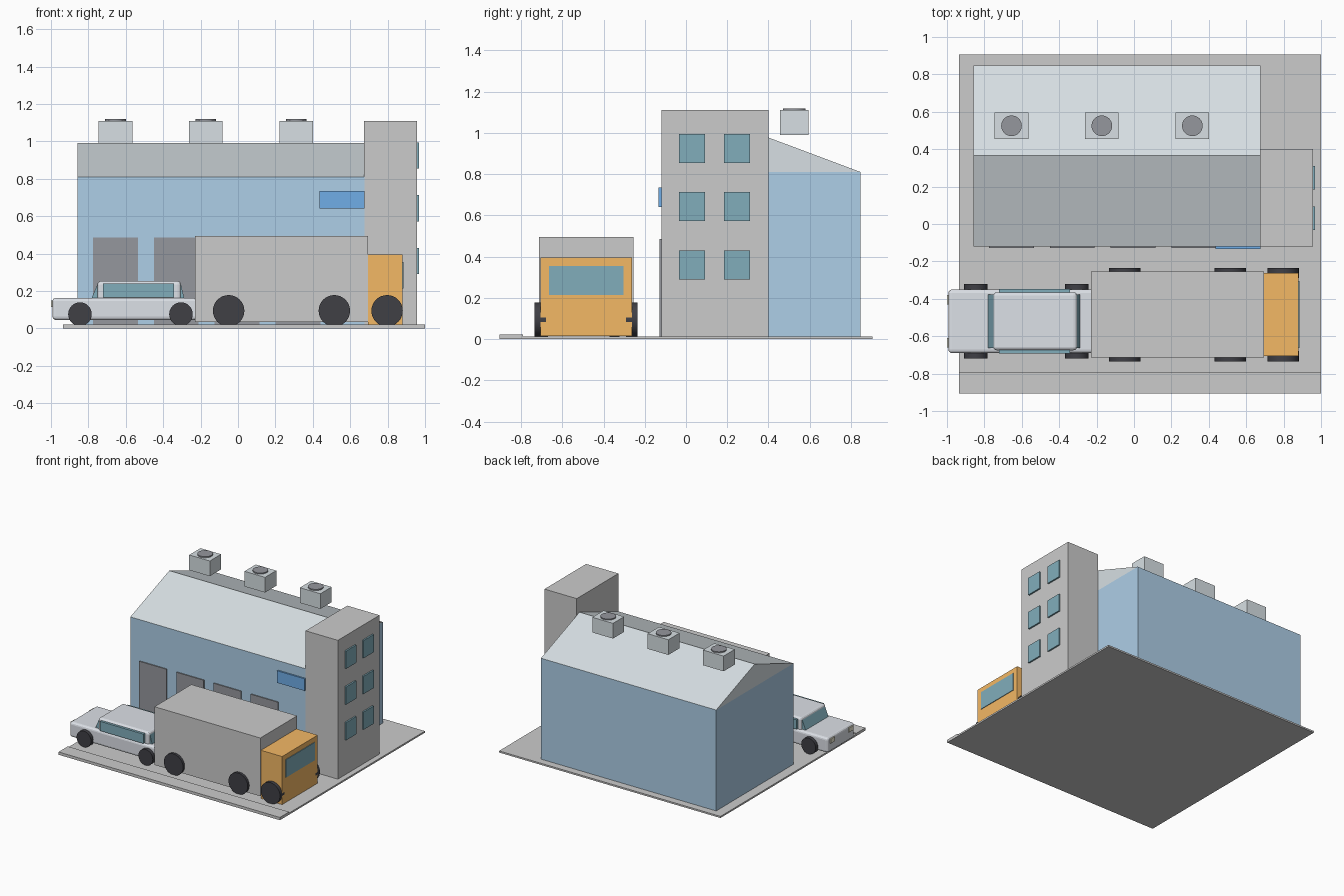
import bpy, bmesh, math

if "Cube" in bpy.data.objects:
    bpy.data.objects.remove(bpy.data.objects["Cube"])


def mat(name, r, g, b):
    m = bpy.data.materials.new(name)
    m.diffuse_color = (r, g, b, 1)
    m.use_nodes = True
    m.node_tree.nodes["Principled BSDF"].inputs["Base Color"].default_value = m.diffuse_color
    return m


WALL = mat("wall_blue", 0.42, 0.62, 0.8)
ROOF = mat("roof_grey", 0.68, 0.74, 0.77)
GLASS = mat("glass", 0.22, 0.42, 0.5)
DARK = mat("dark_grey", 0.3, 0.31, 0.34)
RUBBER = mat("rubber", 0.05, 0.05, 0.06)
ORANGE = mat("orange", 0.9, 0.48, 0.13)
BLUE = mat("sign_blue", 0.16, 0.42, 0.8)
PAINT = mat("car_paint", 0.72, 0.75, 0.8)
LAMP = mat("lamp", 0.85, 0.82, 0.65)
KERB = mat("kerb_grey", 0.62, 0.62, 0.6)


def prism(name, profile, axis, a, b, m=None, bevel=0):
    """Extrude a 2D profile along axis 'x' (profile y,z) or 'y' (profile x,z)."""
    bm = bmesh.new()
    rings = []
    for t in (a, b):
        rings.append([bm.verts.new((t, u, v) if axis == "x" else (u, t, v))
                      for u, v in profile])
    n = len(profile)
    bm.faces.new(rings[0])
    bm.faces.new(rings[1])
    for i in range(n):
        j = (i + 1) % n
        bm.faces.new((rings[0][i], rings[0][j], rings[1][j], rings[1][i]))
    bmesh.ops.recalc_face_normals(bm, faces=bm.faces)
    me = bpy.data.meshes.new(name)
    bm.to_mesh(me)
    bm.free()
    ob = bpy.data.objects.new(name, me)
    bpy.context.collection.objects.link(ob)
    if m:
        me.materials.append(m)
    if bevel:
        mod = ob.modifiers.new("bevel", "BEVEL")
        mod.width = bevel
        mod.segments = 3
    return ob


def box(name, x0, x1, y0, y1, z0, z1, m=None, bevel=0):
    return prism(name, [(x0, z0), (x1, z0), (x1, z1), (x0, z1)], "y", y0, y1, m, bevel)


def cylinder(name, loc, r, depth, m, rot=(0, 0, 0)):
    bpy.ops.mesh.primitive_cylinder_add(vertices=32, radius=r, depth=depth,
                                        location=loc, rotation=rot)
    ob = bpy.context.object
    ob.name = name
    ob.data.materials.append(m)
    bpy.ops.object.shade_smooth_by_angle(angle=math.radians(35))


def wheels(name, xs, yc, outer, width, r, z):
    for i, x in enumerate(xs):
        for side, s in (("near", -1), ("far", 1)):
            cylinder(f"{name}_{side}_{i + 1}", (x, yc + s * (outer - width / 2), z),
                     r, width, RUBBER, (math.pi / 2, 0, 0))


# Ground slab and pavement
box("ground_slab", -0.935, 1.0, -0.905, 0.905, 0, 0.013)
box("pavement", -0.935, 1.0, -0.905, -0.79, 0.0, 0.022, KERB)

# Main hall with gabled roof
box("hall_walls", -0.857, 0.675, -0.12, 0.847, 0.013, 0.81, WALL)
prism("gable_roof", [(-0.12, 0.81), (0.847, 0.81), (0.366, 0.99)], "x", -0.857, 0.675, ROOF)

# Loading doors and blue sign
for i in range(4):
    x = -0.775 + 0.325 * i
    box(f"loading_door_{i + 1}", x, x + 0.24, -0.128, -0.11, 0.013, 0.485, DARK)
box("sign_board", 0.435, 0.675, -0.133, -0.11, 0.64, 0.735, BLUE)

# Roof vents
for i, x in enumerate((-0.655, -0.172, 0.312)):
    box(f"roof_vent_{i + 1}", x - 0.09, x + 0.09, 0.455, 0.595, 0.99, 1.11, ROOF)
    cylinder(f"vent_fan_{i + 1}", (x, 0.525, 1.107), 0.055, 0.024, DARK)

# Office tower with side windows
box("office_tower", 0.675, 0.957, -0.12, 0.4, 0.013, 1.11)
for row, z in enumerate((0.29, 0.572, 0.855)):
    for col, y in enumerate((-0.033, 0.185)):
        box(f"tower_window_{row + 1}_{col + 1}", 0.945, 0.969, y, y + 0.126,
            z, z + 0.14, GLASS)

# Truck
TY = -0.484
box("truck_cargo_box", -0.23, 0.695, TY - 0.23, TY + 0.23, 0.035, 0.495)
box("truck_cab", 0.695, 0.88, TY - 0.222, TY + 0.222, 0.015, 0.395, ORANGE)
box("truck_windscreen", 0.87, 0.885, TY - 0.18, TY + 0.18, 0.214, 0.355, GLASS)
wheels("truck_wheel", (-0.05, 0.515, 0.797), TY, 0.25, 0.056, 0.084, 0.094)

# Car body and cabin
CY = -0.52
box("car_body", -0.992, -0.158, CY - 0.17, CY + 0.17, 0.045, 0.163, PAINT, 0.018)
box("car_cabin", -0.752, -0.305, CY - 0.155, CY + 0.155, 0.14, 0.253, PAINT, 0.018)

# Car glass: sloping screens and side windows
prism("car_windscreen", [(-0.783, 0.16), (-0.745, 0.16), (-0.735, 0.235), (-0.752, 0.235)],
      "y", CY - 0.142, CY + 0.142, GLASS)
prism("car_rear_screen", [(-0.325, 0.16), (-0.287, 0.16), (-0.305, 0.235), (-0.325, 0.235)],
      "y", CY - 0.142, CY + 0.142, GLASS)
for side, s in (("near", -1), ("far", 1)):
    y = CY + s * 0.163
    box(f"car_side_window_{side}", -0.722, -0.342, y - 0.01, y + 0.01, 0.165, 0.24, GLASS)
    # Headlamps
    y = CY + s * 0.115
    box(f"car_headlamp_{side}", -1.0, -0.985, y - 0.025, y + 0.025, 0.115, 0.15, LAMP)
wheels("car_wheel", (-0.845, -0.305), CY, 0.198, 0.05, 0.063, 0.076)
